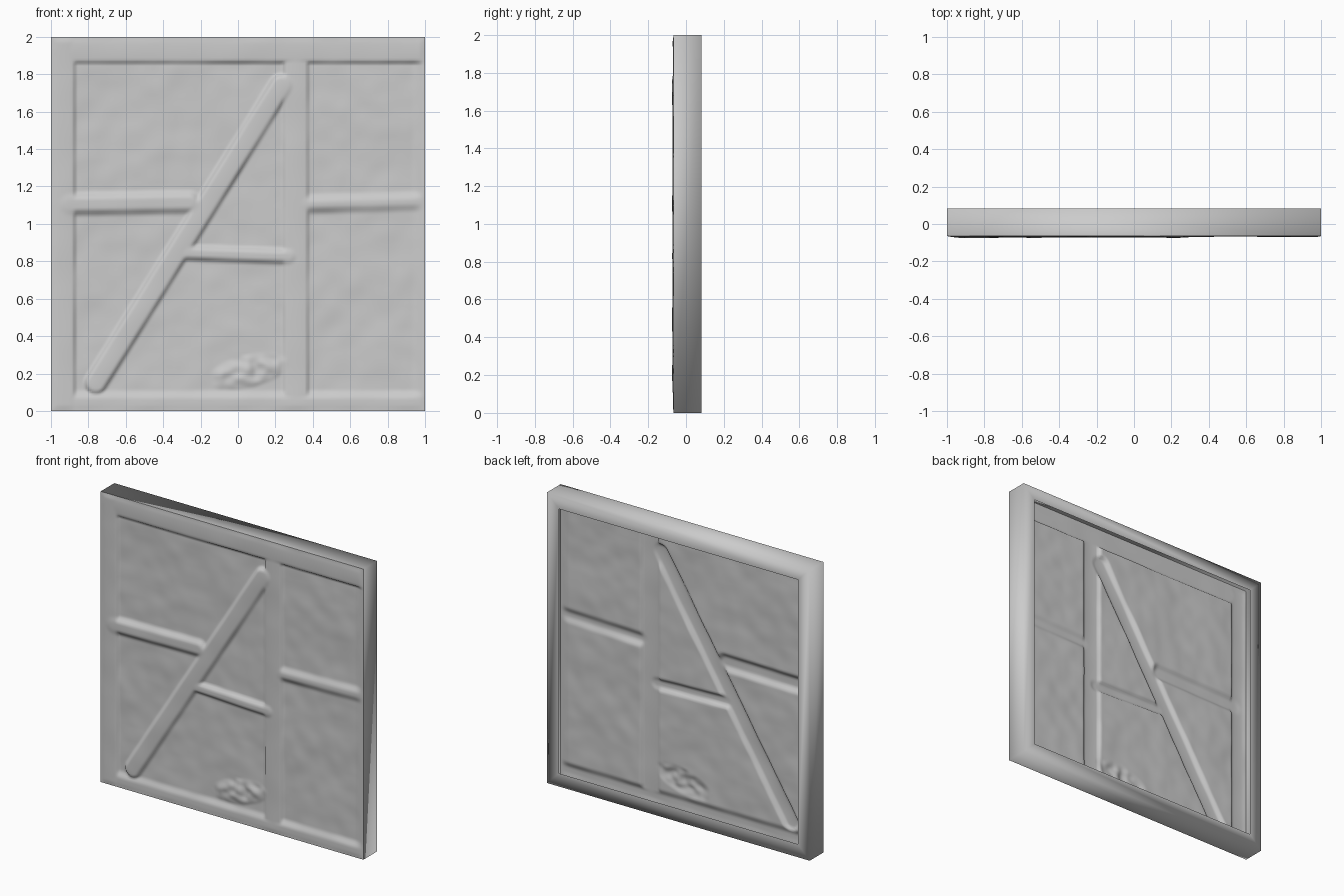
import bpy, bmesh
from mathutils import Vector, noise

if "Cube" in bpy.data.objects:
    bpy.data.objects.remove(bpy.data.objects["Cube"])

BACK, FRONT = 0.083, -0.065


def finish(name, bm):
    me = bpy.data.meshes.new(name)
    bm.to_mesh(me)
    bm.free()
    me.shade_smooth()
    ob = bpy.data.objects.new(name, me)
    bpy.context.collection.objects.link(ob)
    return ob


def smooth(t):
    t = max(0.0, min(1.0, t))
    return t * t * (3 - 2 * t)


# timbers: start (x, z), end (x, z), half width, height out of the wall, edge softness
TIMBERS = [
    ((-0.935, 0.0), (-0.935, 2.0), 0.07, 0.070, 0.016),    # left post
    ((-1.0, 1.93), (1.0, 1.93), 0.075, 0.069, 0.016),      # top rail
    ((-1.0, 0.04), (1.0, 0.04), 0.075, 0.067, 0.05),       # bottom rail
    ((0.31, 0.05), (0.31, 1.9), 0.072, 0.066, 0.016),      # inner post
    ((-0.76, 0.15), (0.23, 1.74), 0.066, 0.072, 0.022),    # diagonal brace
    ((-0.9, 1.105), (-0.26, 1.115), 0.07, 0.074, 0.045),   # left crossbar
    ((0.36, 1.105), (0.98, 1.12), 0.06, 0.066, 0.05),      # right crossbar
    ((-0.27, 0.845), (0.27, 0.825), 0.048, 0.072, 0.03),   # middle crossbar
]


def relief(x, z):
    # uneven plaster
    p = Vector((x, z, 0))
    h = 0.050 + 0.006 * noise.noise(p * 3.5) + 0.003 * noise.noise(p * 9)
    # plaster rises to the right-hand edge
    h += (0.063 - h) * smooth((x - 0.93) / 0.07)
    # timbers stand proud of the plaster
    for a, b, w, top, soft in TIMBERS:
        a, b = Vector(a), Vector(b)
        d = b - a
        t = max(0, min(1, (Vector((x, z)) - a).dot(d) / d.length_squared))
        dist = (Vector((x, z)) - a - d * t).length
        f = smooth((w - dist) / soft)
        crown = top - 0.004 * (dist / w) ** 2
        crown += 0.003 * noise.noise(p * 5 + Vector((0, 0, 4)))
        h = max(h, h + (crown - h) * f)
    # broken plaster near the foot of the inner post
    r = ((x - 0.05) / 0.22) ** 2 + ((z - 0.2 - 0.2 * x) / 0.09) ** 2
    if r < 1:
        h += (1 - r) * (0.012 + 0.022 * noise.noise(p * 16))
    # outer border meets the side walls
    edge = min(1 - abs(x), z, 2 - z)
    k = smooth(edge / 0.03)
    return min(0.083, -FRONT * (1 - k) + h * k)


# front wall: one relief skin carrying plaster and timbers
bm = bmesh.new()
bmesh.ops.create_grid(bm, x_segments=180, y_segments=180, size=1)
for v in bm.verts:
    x, z = v.co.x, v.co.y + 1
    v.co = (x, -relief(x, z), z)
finish("timber_wall_front", bm)

# surrounding shell: side walls turning into the back rim, open in the middle
bm = bmesh.new()
loops = []
for half, y in ((1.0, FRONT), (1.0, BACK), (0.91, BACK)):
    loops.append([bm.verts.new((sx * half, y, 1 + sz * half))
                  for sx, sz in ((-1, -1), (1, -1), (1, 1), (-1, 1))])
for a, b in zip(loops, loops[1:]):
    for i in range(4):
        j = (i + 1) % 4
        bm.faces.new((a[i], b[i], b[j], a[j]))
bmesh.ops.recalc_face_normals(bm, faces=bm.faces)
if bm.faces[:][0].normal.z > 0:
    bmesh.ops.reverse_faces(bm, faces=bm.faces)
finish("outer_shell", bm)
